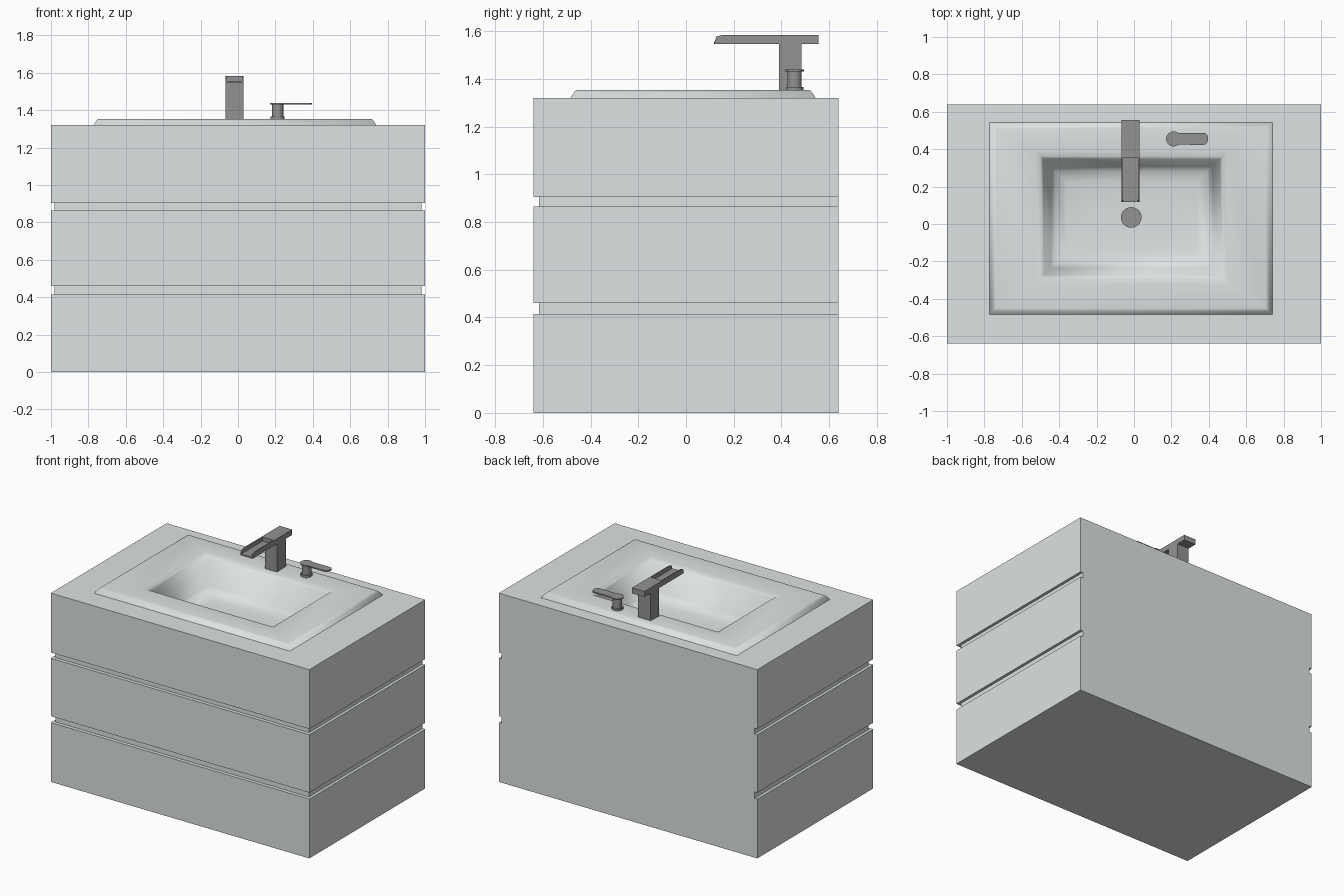
import bpy, bmesh, math

if "Cube" in bpy.data.objects:
    bpy.data.objects.remove(bpy.data.objects["Cube"])


def material(name, rgb):
    m = bpy.data.materials.new(name)
    m.diffuse_color = (*rgb, 1)
    m.use_nodes = True
    m.node_tree.nodes["Principled BSDF"].inputs["Base Color"].default_value = m.diffuse_color
    return m


white = material("pale_grey", (0.72, 0.76, 0.76))
metal = material("dark_metal", (0.29, 0.29, 0.29))


def finish(name, bm, mat, smooth=False):
    me = bpy.data.meshes.new(name)
    bm.to_mesh(me)
    bm.free()
    me.materials.append(mat)
    ob = bpy.data.objects.new(name, me)
    bpy.context.collection.objects.link(ob)
    for p in me.polygons:
        p.use_smooth = smooth
    return ob


def loft(name, rects, mat, smooth=False, bottom=True, top=True):
    """Stack of rectangles (x0, x1, y0, y1, z) joined by side faces."""
    bm = bmesh.new()
    rings = [[bm.verts.new(p) for p in
              ((a, c, z), (b, c, z), (b, d, z), (a, d, z))]
             for a, b, c, d, z in rects]
    for lo, hi in zip(rings, rings[1:]):
        for i in range(4):
            j = (i + 1) % 4
            f = bm.faces.new((lo[i], lo[j], hi[j], hi[i]))
            if f.calc_area() < 1e-7:
                bm.faces.remove(f)
    if bottom:
        bm.faces.new(rings[0][::-1])
    if top:
        bm.faces.new(rings[-1])
    return finish(name, bm, mat, smooth)


def box(name, x0, x1, y0, y1, z0, z1, mat):
    return loft(name, [(x0, x1, y0, y1, z0), (x0, x1, y0, y1, z1)], mat)


def prism(name, pts, place, depth, mat, smooth=False):
    """Extrude an outline; place() maps 2D points to 3D, depth is a vector."""
    bm = bmesh.new()
    f = bm.faces.new([bm.verts.new(place(*p)) for p in pts])
    g = bmesh.ops.extrude_face_region(bm, geom=[f], use_keep_orig=True)
    vs = [v for v in g["geom"] if isinstance(v, bmesh.types.BMVert)]
    bmesh.ops.translate(bm, verts=vs, vec=depth)
    bmesh.ops.recalc_face_normals(bm, faces=bm.faces)
    ob = finish(name, bm, mat)
    if smooth:
        bpy.context.view_layer.objects.active = ob
        ob.select_set(True)
        bpy.ops.object.shade_smooth_by_angle(angle=math.radians(35))
        ob.select_set(False)
    return ob


def arc(cx, cy, r, a0, a1, n):
    return [(cx + r * math.cos(math.radians(a0 + (a1 - a0) * i / n)),
             cy + r * math.sin(math.radians(a0 + (a1 - a0) * i / n)))
            for i in range(n + 1)]


def disc(name, cx, cy, r, z0, z1, mat):
    return prism(name, arc(cx, cy, r, 0, 360, 32)[:-1],
                 lambda x, y: (x, y, z0), (0, 0, z1 - z0), mat, True)


# Cabinet: one body with two grooves on front and sides, open under the basin
full = (-1, 1, -0.64, 0.64)
groove = (-0.98, 0.98, -0.615, 0.64)
rects = [(*full, 0)]
for z0, z1 in ((0.415, 0.46), (0.865, 0.905)):
    rects += [(*full, z0), (*groove, z0), (*groove, z1), (*full, z1)]
rects += [(*full, 1.32), (-0.6, 0.57, -0.36, 0.43, 1.32)]
loft("cabinet", rects, white, top=False)


# Basin: raised slab with a sunken bowl
def inset(r, d, z):
    return (r[0] + d, r[1] - d, r[2] + d, r[3] - d, z)


slab = (-0.773, 0.74, -0.484, 0.543)
bowl = (-0.5, 0.473, -0.29, 0.362)
steps = [inset(slab, d, z) for d, z in
         ((0, 1.32), (0.014, 1.342), (0.022, 1.351), (0.035, 1.354))]
steps += [inset(bowl, d, z) for d, z in
          ((-0.03, 1.349), (0, 1.344), (0.015, 1.325), (0.055, 1.16),
           (0.08, 1.13), (0.14, 1.115), (0.26, 1.11))]
loft("basin", steps, white, smooth=True, bottom=False)
disc("drain", -0.015, 0.035, 0.055, 1.105, 1.12, metal)

# Tap: square post, closed rear cover and open trough spout
X0, X1 = -0.066, 0.03
box("tap_post", X0, X1, 0.39, 0.485, 1.335, 1.548, metal)
box("spout_cover", X0, X1, 0.355, 0.555, 1.546, 1.584, metal)
box("spout_floor", X0 + 0.008, X1 - 0.008, 0.118, 0.355, 1.546, 1.556, metal)
side = [(0.118, 1.546), (0.355, 1.546), (0.355, 1.584), (0.155, 1.584),
        (0.127, 1.577)]
for label, x in (("left", X0), ("right", X1 - 0.008)):
    prism("spout_side_" + label, side, lambda y, z, x=x: (x, y, z),
          (0.008, 0, 0), metal)

# Lever handle: flanged stem with a flat paddle
HX, HY = 0.212, 0.455
disc("handle_flange", HX, HY, 0.037, 1.335, 1.366, metal)
disc("handle_stem", HX, HY, 0.03, 1.36, 1.432, metal)
paddle = arc(HX, HY, 0.04, 50, 310, 24)
paddle += arc(0.37, HY - 0.007, 0.025, -90, 0, 6)
paddle += arc(0.37, HY + 0.007, 0.025, 0, 90, 6)
prism("handle_paddle", paddle, lambda x, y: (x, y, 1.43), (0, 0, 0.009),
      metal, True)
